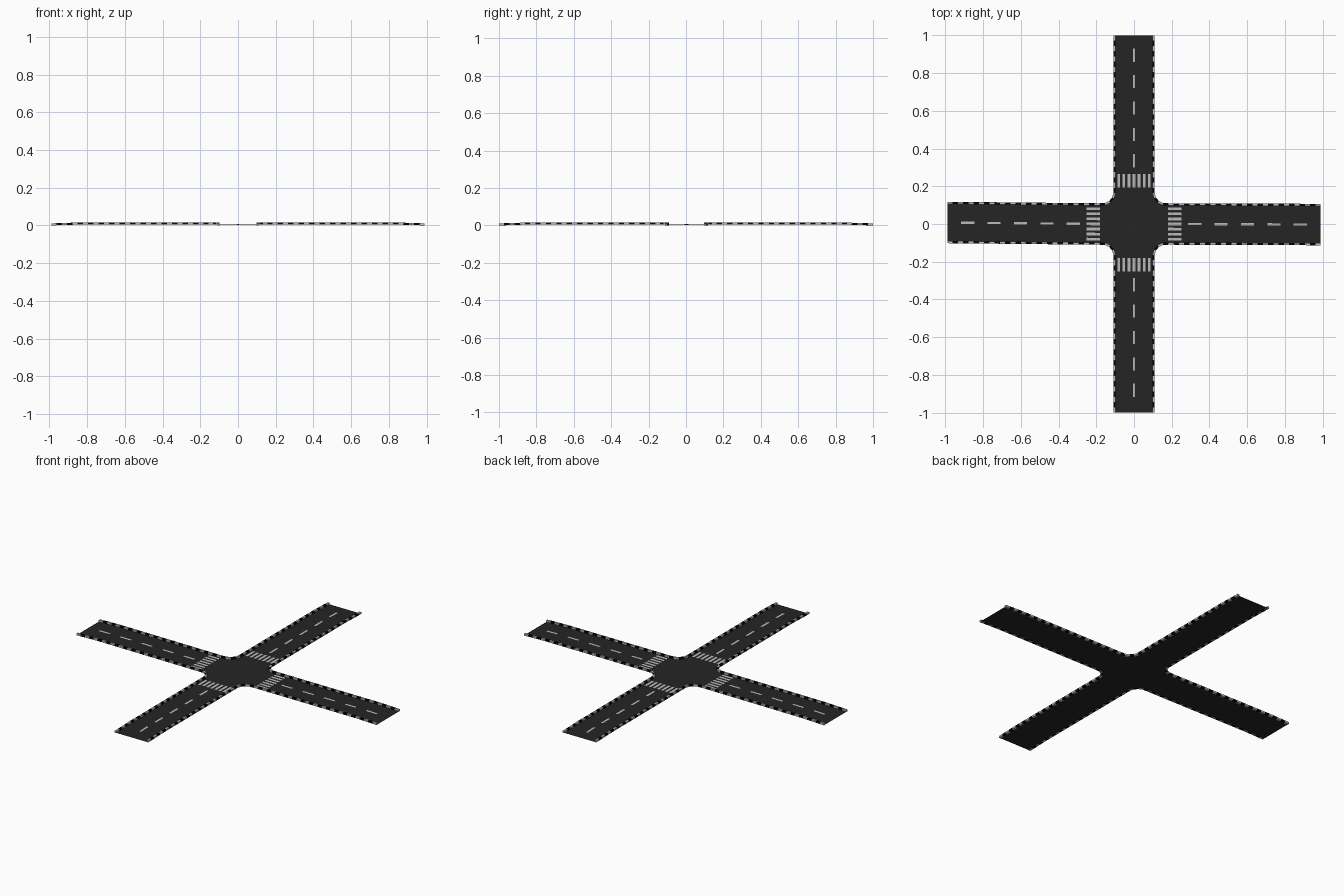
import bpy, bmesh, math
from mathutils import Vector

if "Cube" in bpy.data.objects:
    bpy.data.objects.remove(bpy.data.objects["Cube"])

EDGE = 0.104      # curb centre line, distance from the arm axis
HALF_W = 0.006    # half width of a curb
R = 0.062         # corner radius
ROAD_Z = 0.005
END_X, END_Y = 0.99, 1.0


def material(name, v):
    m = bpy.data.materials.new(name)
    m.diffuse_color = (v, v, v, 1)
    m.use_nodes = True
    m.node_tree.nodes["Principled BSDF"].inputs["Base Color"].default_value = m.diffuse_color
    return m


asphalt = material("asphalt", 0.018)
paint = material("road_paint", 0.5)
black = material("curb_black", 0.002)
white = material("curb_white", 0.5)


def settle(x, y, z):
    """Side arms drift slightly off axis; the far ends dip a little."""
    if x < -0.2:
        y += 0.008 * (-x - 0.2) / 0.79
    elif x > 0.2:
        y -= 0.003 * (x - 0.2) / 0.79
    dip = min(1, max(0, (max(abs(x), abs(y)) - 0.86) / 0.13))
    return Vector((x, y, z - 0.004 * dip))


def finish(bm, name, mats):
    bmesh.ops.remove_doubles(bm, verts=bm.verts, dist=1e-6)
    for v in bm.verts:
        v.co = settle(*v.co)
    me = bpy.data.meshes.new(name)
    bm.to_mesh(me)
    bm.free()
    for m in mats:
        me.materials.append(m)
    ob = bpy.data.objects.new(name, me)
    bpy.context.collection.objects.link(ob)


def face(bm, pts, mat=0):
    f = bm.faces.new([bm.verts.new(p) for p in pts])
    f.material_index = mat
    f.normal_update()
    return f


def corner_path(t):
    """Point and outward normal at distance t along one quadrant's curb."""
    a = END_X - EDGE - R
    arc = R * math.pi / 2
    c = EDGE + R
    if t < a:
        return Vector((END_X - t, EDGE, 0)), Vector((0, 1, 0))
    if t < a + arc:
        g = -math.pi / 2 - (t - a) / R
        d = Vector((math.cos(g), math.sin(g), 0))
        return Vector((c, c, 0)) + d * R, -d
    return Vector((EDGE, c + t - a - arc, 0)), Vector((1, 0, 0))


# Road surface: rounded centre plus four arms cut into strips
C = EDGE + R
bm = bmesh.new()
outline = []
for q in range(4):
    sx, sy = ((1, 1), (-1, 1), (-1, -1), (1, -1))[q]
    arc = []
    for i in range(9):
        g = -math.pi / 2 - i * math.pi / 16
        arc.append((sx * (C + R * math.cos(g)), sy * (C + R * math.sin(g)), ROAD_Z))
    outline += arc if q % 2 == 0 else arc[::-1]
face(bm, outline)
for k in range(4):
    end = END_X if k % 2 == 0 else END_Y
    cs, sn = round(math.cos(k * math.pi / 2)), round(math.sin(k * math.pi / 2))
    cuts = [C, 0.2, 0.5, 0.86, end]
    for u0, u1 in zip(cuts, cuts[1:]):
        face(bm, [(u * cs - v * sn, u * sn + v * cs, ROAD_Z) for u, v in
                  ((u0, -EDGE), (u1, -EDGE), (u1, EDGE), (u0, EDGE))])
finish(bm, "road_surface", [asphalt])

# Painted lane dashes and crosswalk bars on each arm
for k, arm in enumerate(("right", "back", "left", "front")):
    cs, sn = round(math.cos(k * math.pi / 2)), round(math.sin(k * math.pi / 2))
    shift = 0.013 if arm == "back" else 0

    def bars(name, rects):
        bm = bmesh.new()
        for u0, u1, v, w in rects:
            face(bm, [(u * cs - s * sn, u * sn + s * cs, ROAD_Z + 0.0015) for u, s in
                      ((u0, v - w), (u1, v - w), (u1, v + w), (u0, v + w))])
        finish(bm, name, [paint])

    bars(arm + "_lane_dashes", [(0.287 + shift + 0.14 * i, 0.357 + shift + 0.14 * i, 0, 0.006)
                                for i in range(5)])
    bars(arm + "_crosswalk", [(0.181 + shift, 0.252 + shift, (i - 3) * 0.0268, 0.007)
                              for i in range(7)])

# Curbs: alternating black and white blocks following each corner
length = (END_X - C) + R * math.pi / 2 + (END_Y - C)
COUNT = 63
for name, sx, sy in (("back_right", 1, 1), ("back_left", -1, 1),
                     ("front_left", -1, -1), ("front_right", 1, -1)):
    bm = bmesh.new()
    for i in range(COUNT):
        rings = []
        for j in (i, i + 1):
            p, n = corner_path(length * j / COUNT)
            ring = []
            for s, z in ((-1, 0.004), (1, 0.004), (1, 0.015), (-1, 0.015)):
                co = p + n * HALF_W * s
                ring.append((co.x * sx, co.y * sy, z))
            rings.append(ring)
        a, b = rings
        m = 1 - i % 2
        for e in range(4):
            f = (e + 1) % 4
            face(bm, (a[e], a[f], b[f], b[e]), m)
        if i == 0:
            face(bm, a, m)
        if i == COUNT - 1:
            face(bm, b, m)
    bmesh.ops.remove_doubles(bm, verts=bm.verts, dist=1e-6)
    bmesh.ops.recalc_face_normals(bm, faces=bm.faces)
    finish(bm, name + "_curb", [black, white])
